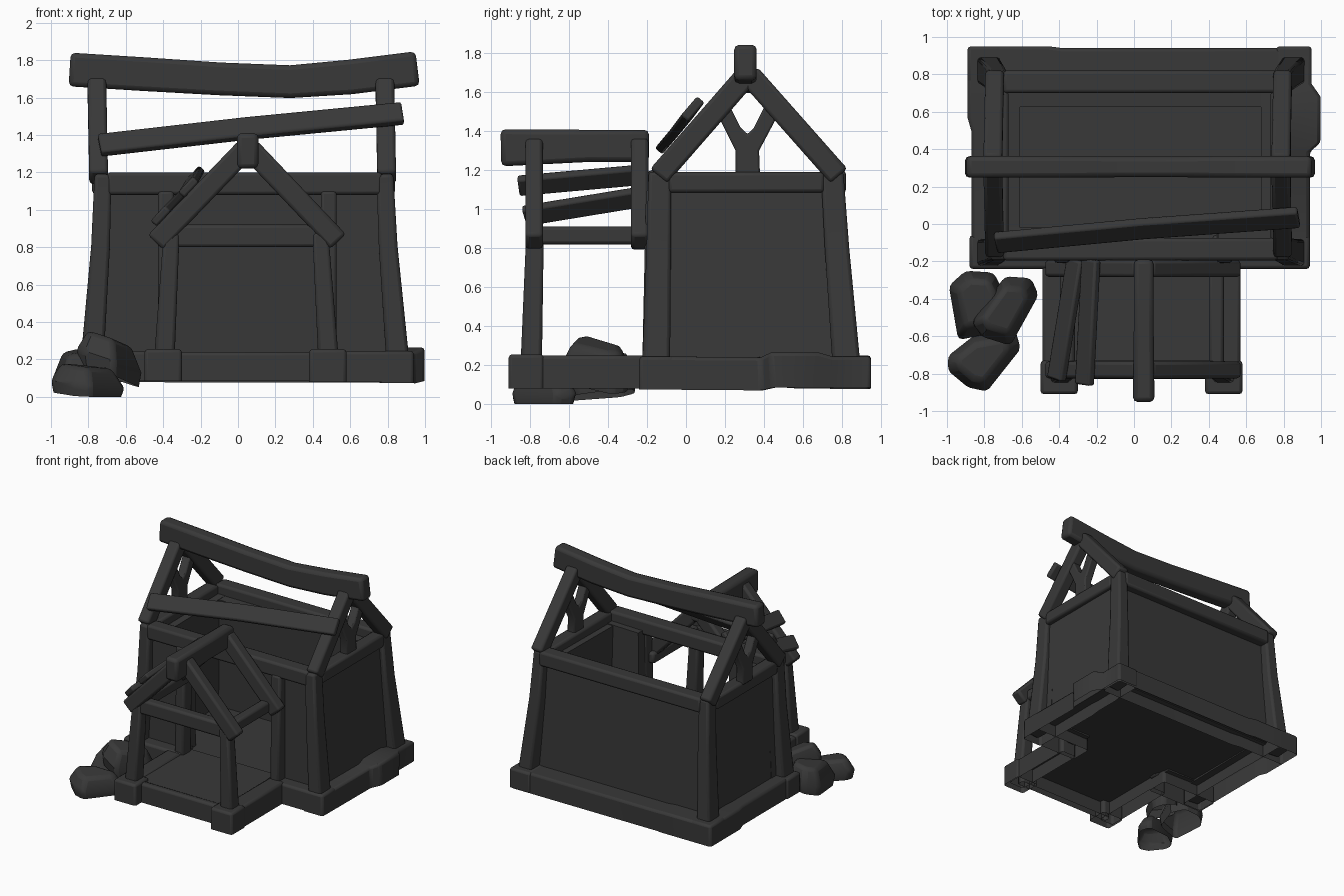
import bpy, bmesh, math
from mathutils import Vector

MAT = bpy.data.materials.new("dark_timber")
MAT.diffuse_color = (0.04, 0.04, 0.04, 1)


def finish(name, bm, bevel=0.018, segs=2, hollow=False):
    bmesh.ops.recalc_face_normals(bm, faces=bm.faces)
    if hollow:  # open underside
        bm.normal_update()
        bmesh.ops.delete(bm, geom=[f for f in bm.faces if f.normal.z < -0.7], context='FACES')
    me = bpy.data.meshes.new(name)
    bm.to_mesh(me)
    bm.free()
    ob = bpy.data.objects.new(name, me)
    bpy.context.collection.objects.link(ob)
    me.materials.append(MAT)
    if bevel:
        m = ob.modifiers.new("worn_edges", 'BEVEL')
        m.width, m.segments = bevel, segs
        m.limit_method = 'ANGLE'
        m.angle_limit = math.radians(40)
    bpy.ops.object.select_all(action='DESELECT')
    ob.select_set(True)
    bpy.context.view_layer.objects.active = ob
    bpy.ops.object.shade_smooth_by_angle(angle=math.radians(35))
    return ob


def bridge(bm, rings):
    n = len(rings[0])
    for r, q in zip(rings, rings[1:]):
        for k in range(n):
            bm.faces.new((r[k], r[(k + 1) % n], q[(k + 1) % n], q[k]))
    bm.faces.new(rings[0])
    bm.faces.new(rings[-1])


def beam(name, pts, sizes, side, bevel=0.018, hollow=False):
    """Rectangular timber along pts; each size is (width along side, depth)."""
    pts = [Vector(p) for p in pts]
    if isinstance(sizes, tuple):
        sizes = [sizes] * len(pts)
    bm = bmesh.new()
    rings = []
    for i, p in enumerate(pts):
        t = (pts[min(i + 1, len(pts) - 1)] - pts[max(i - 1, 0)]).normalized()
        s = Vector(side)
        s = (s - t * s.dot(t)).normalized()
        u = t.cross(s)
        w, d = sizes[i]
        rings.append([bm.verts.new(p + s * a * w / 2 + u * b * d / 2)
                      for a, b in ((-1, -1), (1, -1), (1, 1), (-1, 1))])
    bridge(bm, rings)
    return finish(name, bm, bevel, hollow=hollow)


def block(name, lo, hi, bevel=0.018, hollow=False):
    y, z = (lo[1] + hi[1]) / 2, (lo[2] + hi[2]) / 2
    return beam(name, [(lo[0], y, z), (hi[0], y, z)],
                (hi[1] - lo[1], hi[2] - lo[2]), (0, 1, 0), bevel, hollow)


X, Y = (1, 0, 0), (0, 1, 0)

# Main foundation: hollow sills with a few bulges
beam("sill_back", [(-0.89, 0.85, 0.165), (-0.46, 0.85, 0.165), (-0.38, 0.84, 0.16), (0.94, 0.84, 0.16)],
     [(0.20, 0.17), (0.20, 0.17), (0.20, 0.165), (0.20, 0.165)], Y, hollow=True)
beam("sill_left", [(-0.785, -0.23, 0.165), (-0.785, 0.5, 0.165), (-0.795, 0.57, 0.165), (-0.795, 0.95, 0.165)],
     [(0.17, 0.16), (0.17, 0.16), (0.19, 0.17), (0.19, 0.17)], X, hollow=True)
beam("sill_right", [(0.85, -0.24, 0.16), (0.85, 0.39, 0.155), (0.875, 0.45, 0.175), (0.875, 0.67, 0.175),
                    (0.855, 0.74, 0.165), (0.855, 0.95, 0.165)],
     [(0.18, 0.17), (0.18, 0.17), (0.245, 0.18), (0.245, 0.18), (0.19, 0.16), (0.19, 0.16)], X, hollow=True)
block("sill_front_left", (-0.88, -0.24, 0.085), (-0.36, -0.06, 0.245), hollow=True)
block("sill_front_right", (0.42, -0.24, 0.08), (0.94, -0.06, 0.245), hollow=True)
block("house_floor", (-0.74, -0.15, 0.19), (0.82, 0.80, 0.225), 0)

# Porch foundation
block("porch_floor", (-0.44, -0.80, 0.195), (0.51, -0.1, 0.23), 0)
block("porch_sill_left", (-0.49, -0.85, 0.09), (-0.36, -0.2, 0.24), hollow=True)
block("porch_sill_right", (0.43, -0.85, 0.08), (0.57, -0.2, 0.25), hollow=True)
block("porch_sill_front", (-0.4, -0.83, 0.085), (0.5, -0.77, 0.24), hollow=True)
block("porch_foot_left", (-0.50, -0.91, 0.085), (-0.30, -0.73, 0.255), hollow=True)
block("porch_foot_right", (0.38, -0.91, 0.08), (0.58, -0.73, 0.255), hollow=True)

# Leaning corner posts of the house
for side, xs in (("left", (-0.785, -0.735, -0.722)), ("right", (0.86, 0.803, 0.785))):
    for face, ys in (("front", (-0.155, -0.14, -0.135)), ("back", (0.83, 0.775, 0.75))):
        beam(f"corner_post_{face}_{side}",
             [(xs[0], ys[0], 0.12), (xs[1], ys[1], 0.8), (xs[2], ys[2], 1.19)],
             [(0.125, 0.145), (0.10, 0.125), (0.09, 0.115)], X)

# Wall panels
beam("wall_back", [(0.03, 0.72, 0.18), (0.03, 0.685, 1.12)], [(1.6, 0.13), (1.48, 0.12)], X, 0)
beam("wall_left", [(-0.70, 0.32, 0.18), (-0.67, 0.31, 1.12)], [(0.13, 0.92), (0.12, 0.84)], X, 0)
beam("wall_right", [(0.77, 0.32, 0.18), (0.74, 0.31, 1.12)], [(0.13, 0.92), (0.12, 0.84)], X, 0)
beam("wall_front_left", [(-0.57, -0.08, 0.18), (-0.55, -0.08, 1.12)], [(0.40, 0.12), (0.34, 0.12)], X, 0)
beam("wall_front_right", [(0.64, -0.08, 0.18), (0.62, -0.08, 1.12)], [(0.40, 0.12), (0.34, 0.12)], X, 0)
for side, x in (("left", -0.385), ("right", 0.485)):
    beam(f"door_post_{side}", [(x, -0.17, 0.18), (x, -0.15, 1.1)], (0.085, 0.11), X)

# Top plates
block("top_plate_front", (-0.70, -0.195, 1.08), (0.77, -0.075, 1.20))
block("top_plate_back", (-0.70, 0.70, 1.08), (0.77, 0.82, 1.20))
block("top_plate_left", (-0.78, -0.09, 1.085), (-0.67, 0.71, 1.19))
block("top_plate_right", (0.73, -0.09, 1.085), (0.84, 0.71, 1.19))

# House roof frame: rafters, forked king posts, sagging ridge
FORK = [(0.255, 1.17), (0.38, 1.17), (0.375, 1.30), (0.46, 1.46), (0.44, 1.55), (0.405, 1.53),
        (0.35, 1.42), (0.316, 1.385), (0.28, 1.42), (0.225, 1.53), (0.19, 1.56), (0.165, 1.48), (0.255, 1.30)]
for side, x in (("left", -0.755), ("right", 0.785)):
    beam(f"rafter_front_{side}", [(x + 0.01, -0.14, 1.17), (x, 0.305, 1.68)], (0.10, 0.115), X)
    beam(f"rafter_back_{side}", [(x + 0.01, 0.785, 1.17), (x, 0.325, 1.69)], (0.10, 0.115), X)
    bm = bmesh.new()
    f = bm.faces.new([bm.verts.new((x - 0.035, y, z)) for y, z in FORK])
    ext = bmesh.ops.extrude_face_region(bm, geom=[f])
    bmesh.ops.translate(bm, vec=(0.07, 0, 0),
                        verts=[v for v in ext["geom"] if isinstance(v, bmesh.types.BMVert)])
    finish(f"forked_king_post_{side}", bm, 0.01)
beam("main_ridge", [(-0.90, 0.305, 1.75), (-0.5, 0.305, 1.725), (-0.1, 0.305, 1.70), (0.28, 0.305, 1.685),
                    (0.6, 0.305, 1.71), (0.96, 0.305, 1.755)],
     [(0.115, 0.18)] * 2 + [(0.11, 0.175)] * 2 + [(0.115, 0.185)] * 2, Y, 0.025)

# Loose plank slanting over the front roof slope
beam("loose_roof_plank", [(-0.74, -0.10, 1.345), (0.05, -0.025, 1.435), (0.88, 0.035, 1.515)],
     (0.13, 0.05), (0, 0.65, 0.76), 0.012)

# Porch posts, beams and roof frame
for side, xs in (("left", (-0.395, -0.355)), ("right", (0.485, 0.44))):
    beam(f"porch_post_{side}", [(xs[0], -0.795, 0.18), (xs[1], -0.775, 0.88)],
         [(0.11, 0.11), (0.085, 0.09)], X)
    block(f"porch_side_beam_{side}", (xs[1] - 0.04, -0.78, 0.82), (xs[1] + 0.04, -0.15, 0.91))
block("porch_cross_beam", (-0.36, -0.815, 0.80), (0.44, -0.73, 0.92))
for face, y in (("front", -0.78), ("rear", -0.238)):
    beam(f"porch_rafter_left_{face}", [(-0.44, y, 0.825), (0.045, y, 1.33)], (0.09, 0.115), Y)
    beam(f"porch_rafter_right_{face}", [(0.535, y, 0.83), (0.06, y, 1.33)], (0.09, 0.115), Y)
beam("porch_ridge", [(0.052, -0.95, 1.315), (0.052, -0.5, 1.325), (0.052, -0.19, 1.325)],
     [(0.115, 0.19), (0.105, 0.165), (0.105, 0.165)], X, 0.025)

# Loose planks on the left porch slope
for name, a, b in (("lower", (-0.415, -0.83, 0.965), (-0.31, -0.19, 1.07)),
                   ("upper", (-0.265, -0.86, 1.12), (-0.23, -0.19, 1.18))):
    beam(f"loose_porch_plank_{name}", [a, b], (0.115, 0.045), (0.68, 0, 0.74), 0.012)

# Rubble heap: outline, centre height, slope along x and y, thickness
ROCKS = [([(-0.99, -0.33), (-0.90, -0.25), (-0.75, -0.26), (-0.69, -0.38), (-0.74, -0.58), (-0.94, -0.62)],
          0.15, 0.15, 0.1, 0.2),
         ([(-0.87, -0.53), (-0.69, -0.28), (-0.55, -0.29), (-0.51, -0.38), (-0.66, -0.65), (-0.82, -0.60)],
          0.21, -0.35, -0.05, 0.2),
         ([(-1.0, -0.71), (-0.86, -0.60), (-0.63, -0.56), (-0.60, -0.66), (-0.79, -0.90), (-0.88, -0.88), (-1.0, -0.78)],
          0.085, -0.12, 0.05, 0.16)]
for i, (outline, z0, gx, gy, thick) in enumerate(ROCKS):
    bm = bmesh.new()
    n = len(outline)
    cx, cy = sum(p[0] for p in outline) / n, sum(p[1] for p in outline) / n
    rings = []
    for k, h in ((0.92, -0.5), (1.0, -0.1), (0.68, 0.5)):
        rings.append([bm.verts.new((cx + k * (x - cx), cy + k * (y - cy),
                                    max(0, z0 + gx * k * (x - cx) + gy * k * (y - cy) + h * thick)))
                      for x, y in outline])
    bridge(bm, rings)
    finish(f"rubble_rock_{i + 1}", bm, 0.025, 2, hollow=True)
